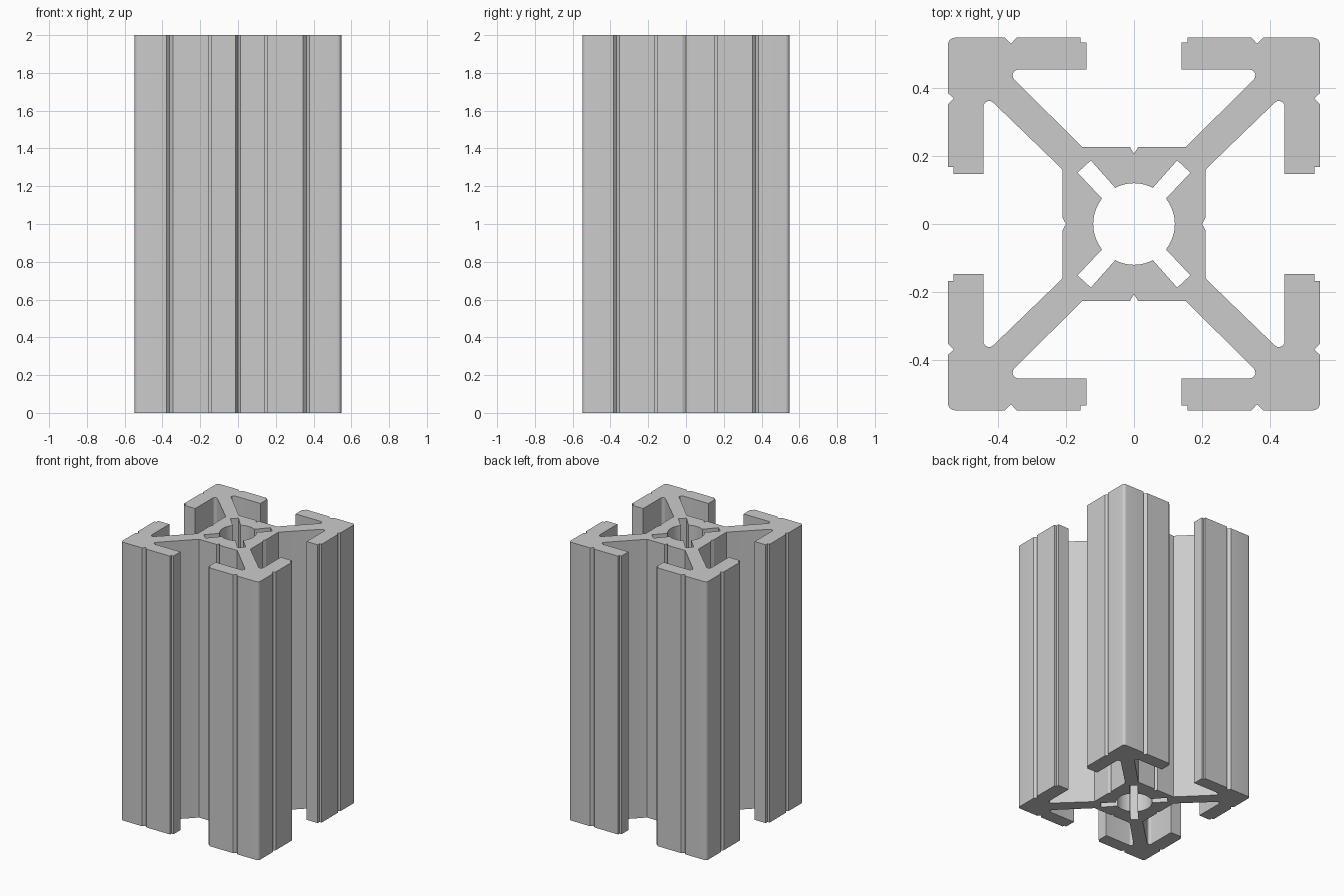
import bpy, bmesh
from math import sin, cos, radians, atan2, hypot

HEIGHT = 2.0

cube = bpy.data.objects.get("Cube")
if cube:
    bpy.data.objects.remove(cube, do_unlink=True)


def arc(cx, cy, r, start, end, steps):
    """Points along an arc, angles in degrees."""
    angles = [radians(start + (end - start) * i / steps) for i in range(steps + 1)]
    return [(cx + r * cos(a), cy + r * sin(a)) for a in angles]


def four_quadrants(quarter):
    """Mirror a quarter running from the +y axis to the +x axis into a loop."""
    loop = []
    for sx, sy, flip in ((1, 1, False), (1, -1, True), (-1, -1, False), (-1, 1, True)):
        part = [(x * sx, y * sy) for x, y in quarter]
        if flip:
            part.reverse()
        loop += part[:-1]
    return loop


# One quarter of the outer outline
outer = [(0, 0.206), (0.012, 0.226), (0.152, 0.226)]          # core wall with groove
outer += arc(0.34, 0.437, 0.017, -45, 90, 6)                  # rounded slot pocket
outer += [(0.14, 0.454), (0.14, 0.533), (0.157, 0.533), (0.157, 0.548)]  # lip
outer += [(0.345, 0.548), (0.362, 0.53), (0.379, 0.548)]      # face groove
outer += arc(0.526, 0.527, 0.021, 90, 0, 5)                   # rounded corner
outer += [(0.547, 0.385), (0.53, 0.369), (0.547, 0.352)]      # side face groove
outer += [(0.547, 0.168), (0.531, 0.168), (0.531, 0.147), (0.443, 0.147)]  # side lip
outer += arc(0.426, 0.345, 0.017, 0, 135, 6)                  # rounded slot pocket
outer += [(0.21, 0.16), (0.21, 0.018), (0.2, 0)]              # side core wall

# One quarter of the centre bore with its diagonal keyway
R = 0.12
inner = arc(0, 0, R, 90, 62.5, 5)
inner += [(0.127, 0.187), (0.166, 0.151)]
inner += arc(0, 0, R, 38.5, 0, 6)

# Fill the cross-section and extrude it upwards
bm = bmesh.new()
edges = []
for loop in (four_quadrants(outer), four_quadrants(inner)):
    verts = [bm.verts.new((x, y, 0)) for x, y in loop]
    edges += [bm.edges.new((v, verts[i - 1])) for i, v in enumerate(verts)]
bmesh.ops.triangle_fill(bm, edges=edges, use_beauty=True)
ret = bmesh.ops.extrude_face_region(bm, geom=bm.faces[:], use_keep_orig=True)
top = [g for g in ret["geom"] if isinstance(g, bmesh.types.BMVert)]
bmesh.ops.translate(bm, verts=top, vec=(0, 0, HEIGHT))
bmesh.ops.recalc_face_normals(bm, faces=bm.faces[:])

mesh = bpy.data.meshes.new("slotted_rail")
bm.to_mesh(mesh)
bm.free()
rail = bpy.data.objects.new("slotted_rail", mesh)
bpy.context.collection.objects.link(rail)

# Plain aluminium grey
mat = bpy.data.materials.new("aluminium_grey")
mat.use_nodes = True
grey = (0.6, 0.6, 0.6, 1)
mat.diffuse_color = grey
mat.node_tree.nodes["Principled BSDF"].inputs["Base Color"].default_value = grey
mesh.materials.append(mat)

# Smooth only the rounded parts
bpy.ops.object.select_all(action="DESELECT")
rail.select_set(True)
bpy.context.view_layer.objects.active = rail
bpy.ops.object.shade_smooth_by_angle(angle=radians(28))
